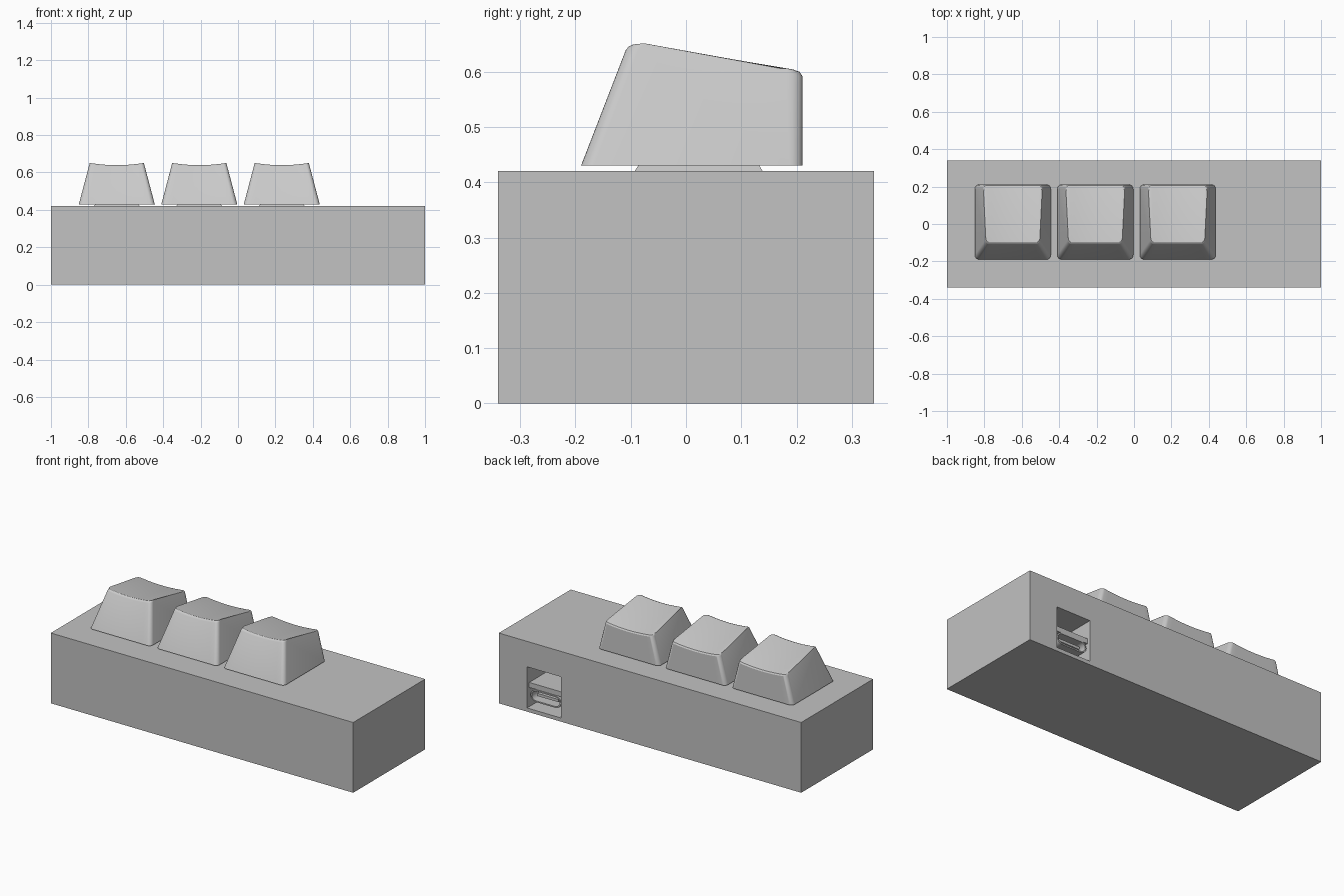
import bpy, bmesh
from math import sin, cos, pi, radians

old = bpy.data.objects.get("Cube")
if old:
    bpy.data.objects.remove(old, do_unlink=True)


def make_material(name, value):
    mat = bpy.data.materials.new(name)
    mat.use_nodes = True
    colour = (value, value, value, 1)
    mat.diffuse_color = colour
    mat.node_tree.nodes["Principled BSDF"].inputs["Base Color"].default_value = colour
    return mat


case_grey = make_material("case grey", 0.54)
key_grey = make_material("key grey", 0.59)


def loft(name, rings, mat, smooth=True):
    """Join closed rings of points into a capped solid."""
    bm = bmesh.new()
    rows = [[bm.verts.new(p) for p in ring] for ring in rings]
    n = len(rows[0])
    for a, b in zip(rows, rows[1:]):
        for i in range(n):
            j = (i + 1) % n
            bm.faces.new((a[i], a[j], b[j], b[i]))
    bm.faces.new(rows[0])
    bm.faces.new(rows[-1])
    bmesh.ops.recalc_face_normals(bm, faces=bm.faces)
    mesh = bpy.data.meshes.new(name)
    bm.to_mesh(mesh)
    bm.free()
    mesh.materials.append(mat)
    if smooth:
        mesh.shade_smooth()
        mesh.set_sharp_from_angle(angle=radians(30))
    obj = bpy.data.objects.new(name, mesh)
    bpy.context.collection.objects.link(obj)
    return obj


def rect(x, y, z, hx, hy):
    return [(x - hx, y - hy, z), (x + hx, y - hy, z), (x + hx, y + hy, z), (x - hx, y + hy, z)]


def box(name, x, y, z0, z1, hx, hy, mat, taper=0):
    return loft(name, [rect(x, y, z0, hx, hy), rect(x, y, z1, hx - taper, hy - taper)], mat, False)


# Case with a port opening in the back
PORT_X = 0.70
case = box("case", 0, 0, 0, 0.42, 1, 0.34, case_grey)
cutter = box("port_cutter", PORT_X, 0.26, 0.022, 0.268, 0.113, 0.12, case_grey)
cutter.hide_render = True
cutter.hide_set(True)
cut = case.modifiers.new("port opening", "BOOLEAN")
cut.object = cutter
cut.operation = "DIFFERENCE"
cut.solver = "EXACT"


# Circuit board and charging socket inside the opening
box("circuit_board", PORT_X, 0.23, 0.137, 0.167, 0.113, 0.09, case_grey)


def stadium(y, half_w, r, z=0.1):
    pts = []
    for side in (1, -1):
        for k in range(13):
            a = -pi / 2 + pi * k / 12
            pts.append((PORT_X + side * (half_w - r + r * cos(a)), y, z + side * r * sin(a)))
    return pts


loft("socket_shell", [stadium(0.14, 0.1, 0.036), stadium(0.325, 0.1, 0.036),
                      stadium(0.325, 0.092, 0.028), stadium(0.2, 0.092, 0.028)], case_grey)
box("socket_tongue", PORT_X, 0.25, 0.092, 0.108, 0.07, 0.055, case_grey)

# Keycap side profile as (y, z), from front foot to back foot
PROFILE = [(-0.19, 0.43), (-0.109, 0.642), (-0.104, 0.648), (-0.097, 0.651),
           (0.195, 0.606), (0.206, 0.602), (0.211, 0.594), (0.211, 0.43)]
HALF, CORNER, DISH = 0.203, 0.024, 0.012

# Cross stations: rounded corners at both ends, even steps between
corner = [(1 - CORNER / HALF * (1 - cos(a)), CORNER * (1 - sin(a)))
          for a in (pi / 12 * k for k in range(7))]
inner = corner[-1][0]
stations = corner + [(inner * (1 - k / 6), 0) for k in range(1, 12)]
stations += [(-u, inset) for u, inset in reversed(corner)]


def keycap(name, cx):
    rings = []
    for u, inset in stations:
        ring = []
        for i, (y, z) in enumerate(PROFILE):
            width = HALF - 0.264 * (z - 0.43)
            foot = i in (0, len(PROFILE) - 1)
            drop = 0 if foot else DISH * (1 - u * u)
            y += inset if i < 4 else -inset
            ring.append((cx + u * width, y, z - drop))
        rings.append(ring)
    return loft(name, rings, key_grey)


# Three keys on their switches
for label, cx in (("right", -0.648), ("middle", -0.207), ("left", 0.234)):
    keycap(label + "_keycap", cx)
    box(label + "_switch", cx, 0.023, 0.42, 0.431, 0.122, 0.116, case_grey, 0.007)
